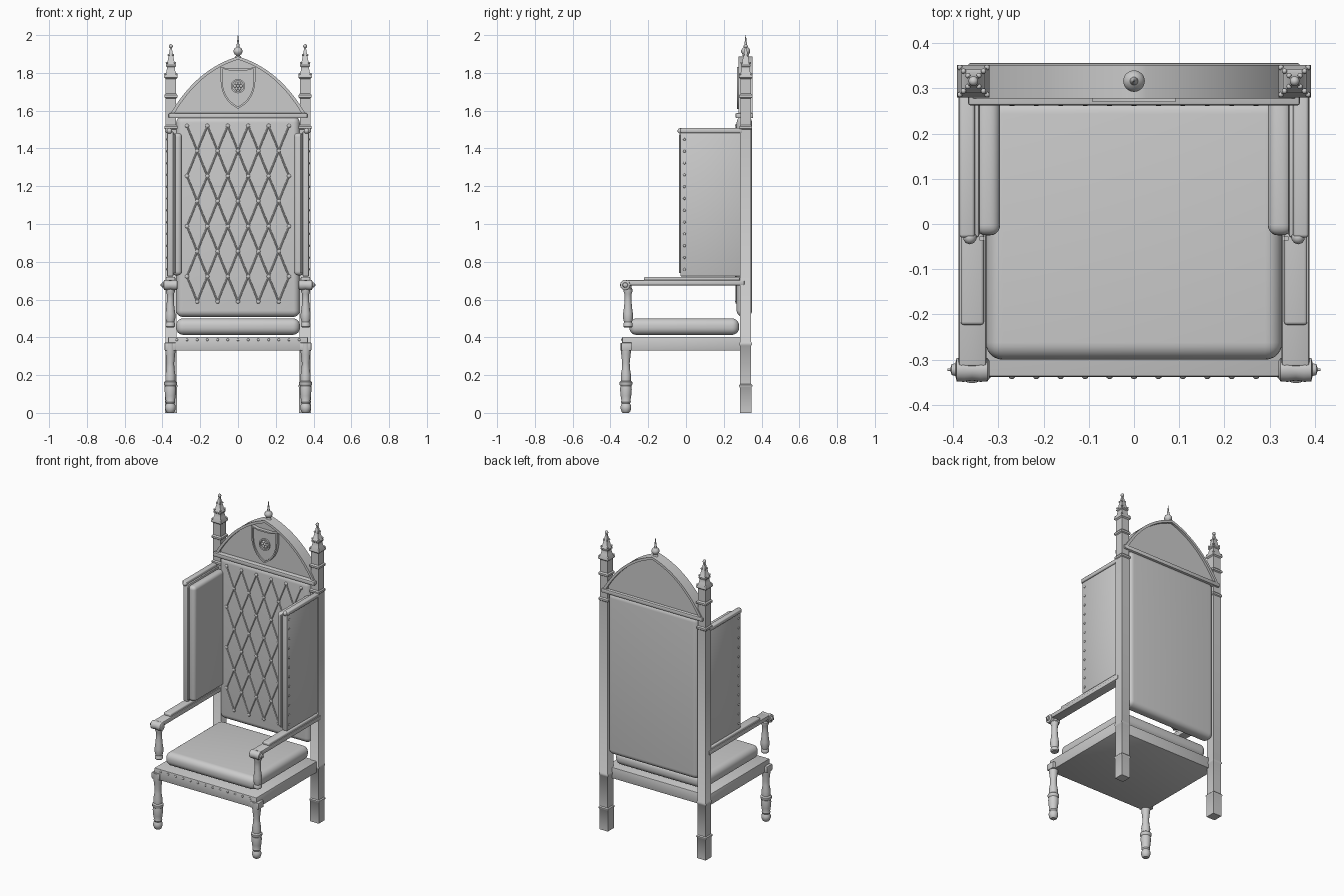
import bpy, bmesh, math
from mathutils import Vector, Matrix

if "Cube" in bpy.data.objects:
    bpy.data.objects.remove(bpy.data.objects["Cube"])

grey = bpy.data.materials.new("stone_grey")
grey.diffuse_color = (0.6, 0.6, 0.6, 1)
grey.use_nodes = True
grey.node_tree.nodes["Principled BSDF"].inputs["Base Color"].default_value = grey.diffuse_color


def finish(name, bm):
    bmesh.ops.recalc_face_normals(bm, faces=bm.faces[:])
    me = bpy.data.meshes.new(name)
    bm.to_mesh(me)
    bm.free()
    me.materials.append(grey)
    ob = bpy.data.objects.new(name, me)
    bpy.context.collection.objects.link(ob)
    return ob


def box(name, x, y, z, bevel=0.004, segs=2):
    bm = bmesh.new()
    size = [abs(a[1] - a[0]) for a in (x, y, z)]
    mid = [(a[0] + a[1]) / 2 for a in (x, y, z)]
    bmesh.ops.create_cube(bm, size=1, matrix=Matrix.Translation(mid) @ Matrix.Diagonal((*size, 1)))
    if bevel:
        bmesh.ops.bevel(bm, geom=bm.edges[:], offset=bevel, segments=segs, profile=0.5, affect='EDGES')
    return finish(name, bm)


def lathe(name, profile, loc, sides=20, axis='Z'):
    """Turned part from (radius, height); four sides gives a square section by half width."""
    bm = bmesh.new()
    k, off = (math.sqrt(2), math.pi / 4) if sides == 4 else (1, 0)
    rings = []
    for r, h in profile:
        rings.append([bm.verts.new((k * r * math.cos(off + math.tau * i / sides),
                                    k * r * math.sin(off + math.tau * i / sides), h))
                      for i in range(sides)])
    for a, b in zip(rings, rings[1:]):
        for i in range(sides):
            j = (i + 1) % sides
            bm.faces.new((a[i], a[j], b[j], b[i]))
    bm.faces.new(rings[0][::-1])
    bm.faces.new(rings[-1])
    if axis == 'X':
        bm.transform(Matrix.Rotation(math.pi / 2, 4, 'Y'))
    bm.transform(Matrix.Translation(loc))
    return finish(name, bm)


def balls(name, points, r, squash=(1, 1, 1)):
    bm = bmesh.new()
    for p in points:
        bmesh.ops.create_uvsphere(bm, u_segments=10, v_segments=6, radius=r,
                                  matrix=Matrix.Translation(p) @ Matrix.Diagonal((*squash, 1)))
    return finish(name, bm)


def rods(name, pairs, r):
    bm = bmesh.new()
    for a, b in pairs:
        a, b = Vector(a), Vector(b)
        m = Matrix.Translation((a + b) / 2) @ (b - a).to_track_quat('Z', 'Y').to_matrix().to_4x4()
        bmesh.ops.create_cone(bm, cap_ends=True, segments=8, radius1=r, radius2=r,
                              depth=(b - a).length, matrix=m)
    return finish(name, bm)


def prism(name, outline, y0, y1):
    bm = bmesh.new()
    f = bm.faces.new([bm.verts.new((x, y0, z)) for x, z in outline])
    ext = bmesh.ops.extrude_face_region(bm, geom=[f])
    bmesh.ops.translate(bm, vec=(0, y1 - y0, 0),
                        verts=[v for v in ext['geom'] if isinstance(v, bmesh.types.BMVert)])
    return finish(name, bm)


def band(name, outer, inner, y0, y1, closed=False):
    """Flat moulding between two matching outlines."""
    bm = bmesh.new()
    loops = [[bm.verts.new((p[0], y, p[1])) for p, y in ((o, y0), (o, y1), (i, y1), (i, y0))]
             for o, i in zip(outer, inner)]
    for a, b in zip(loops, loops[1:] + (loops[:1] if closed else [])):
        for k in range(4):
            bm.faces.new((a[k], a[(k + 1) % 4], b[(k + 1) % 4], b[k]))
    if not closed:
        bm.faces.new(loops[0])
        bm.faces.new(loops[-1][::-1])
    return finish(name, bm)


def bezier(a, c, b, n):
    return [tuple((1 - t) ** 2 * p + 2 * t * (1 - t) * q + t * t * r for p, q, r in zip(a, c, b))
            for t in (i / n for i in range(n + 1))]


def scaled(outline, cz, k):
    return [(x * k, cz + (z - cz) * k) for x, z in outline]


# Seat
box("seat_frame", (-.37, .37), (-.338, .30), (.33, .403), .005)
box("seat_cushion", (-.328, .328), (-.30, .281), (.413, .50), .038, 6)
balls("seat_nails", [(-.324 + .054 * i, -.338, .387) for i in range(13)], .007, (1, .7, 1))

# Upholstered back with diamond tufting
box("back_pad", (-.327, .327), (.268, .35), (.508, 1.57), .034, 6)
rows = []
for r in range(8):
    n = 6 - r % 2
    rows.append([(-.054 * (n - 1) + .108 * i, .267, 1.52 - .133 * r) for i in range(n)])
balls("back_buttons", [p for row in rows for p in row], .011, (1, .6, 1))
cords = [(p, q) for a, b in zip(rows, rows[1:]) for p in a for q in b if abs(p[0] - q[0]) < .06]
rods("back_cords", cords, .0045)

# Pointed pediment
right = bezier((.36, 1.58), (.22, 1.8215), (0, 1.887), 16)
arch = right + [(-x, z) for x, z in right[-2::-1]]
prism("pediment_panel", scaled(arch, 1.58, .97), .293, .337)
band("pediment_arch", arch, scaled(arch, 1.58, .945), .277, .352)
box("pediment_rail", (-.367, .367), (.262, .356), (1.56, 1.587), .006)
lathe("top_finial", [(.02, 1.875), (.014, 1.888), (.01, 1.893), (.018, 1.899), (.024, 1.91),
                     (.024, 1.919), (.018, 1.93), (.009, 1.937), (.007, 1.95), (.001, 2.0)],
      (0, .316, 0), 16)

# Shield on the pediment
side = [(.05, 1.822), (.092, 1.832)] + bezier((.092, 1.76), (.088, 1.655), (0, 1.61), 8)
shield = side + [(-x, z) for x, z in side[-2::-1]]
prism("shield", shield, .28, .30)
band("shield_rim", shield, scaled(shield, 1.73, .9), .27, .29, True)
a = [(.038 * math.cos(math.tau * i / 24), 1.73 + .038 * math.sin(math.tau * i / 24)) for i in range(24)]
band("shield_ring", a, scaled(a, 1.73, .76), .27, .285, True)
balls("shield_rosette", [(0, .279, 1.73)] +
      [(.016 * math.cos(i * math.tau / 6), .279, 1.73 + .016 * math.sin(i * math.tau / 6))
       for i in range(6)], .009, (1, .8, 1))

# Turned profiles
leg = [(.016, 0), (.022, .005), (.028, .022), (.028, .036), (.022, .05), (.026, .058), (.024, .066),
       (.028, .09), (.031, .125), (.029, .143), (.034, .15), (.034, .163), (.026, .17), (.027, .2),
       (.021, .235), (.02, .265), (.025, .31), (.028, .335), (.028, .37)]
spindle = [(.02, .453), (.025, .458), (.025, .472), (.021, .48), (.026, .5), (.026, .525), (.021, .56),
           (.018, .6), (.019, .63), (.024, .643), (.024, .655), (.018, .662), (.018, .69)]
post = [(.031, 0), (.031, .135), (.035, .14), (.035, .147), (.029, .153), (.029, .355), (.033, .36),
        (.033, .37), (.029, .375), (.029, 1.50), (.034, 1.505), (.034, 1.517), (.028, 1.524),
        (.028, 1.665), (.035, 1.67), (.035, 1.682), (.028, 1.69), (.028, 1.768), (.036, 1.775),
        (.036, 1.785), (.023, 1.808), (.021, 1.83), (.026, 1.835), (.026, 1.843), (.02, 1.85),
        (.004, 1.935)]

for s, tag in ((-1, "left"), (1, "right")):
    px, py = s * .355, .316
    # Back post and pinnacle
    lathe("back_post_" + tag, post, (px, py, 0), 4)
    knobs = [(px + i * d, py + j * d, z) for d, z in ((.03, 1.793), (.022, 1.853), (.012, 1.895))
             for i in (-1, 1) for j in (-1, 1)]
    balls("pinnacle_knobs_" + tag, knobs, .006)
    balls("pinnacle_ball_" + tag, [(px, py, 1.941)], .011)

    # Front leg, arm spindle, arm
    lathe("front_leg_" + tag, leg, (s * .358, -.318, 0))
    box("leg_block_" + tag, (s * .328, s * .388), (-.342, -.285), (.33, .372), .004)
    lathe("arm_spindle_" + tag, spindle, (s * .358, -.307, 0))
    box("arm_" + tag, (s * .326, s * .388), (-.315, .31), (.675, .703), .006)
    box("arm_pad_" + tag, (s * .332, s * .383), (-.223, .285), (.698, .72), .007, 3)
    lathe("arm_scroll_" + tag, [(.02, s * .32), (.026, s * .324), (.027, s * .34), (.024, s * .358),
          (.027, s * .376), (.026, s * .392), (.014, s * .395), (.012, s * .403), (.003, s * .406),
          (.003, s * .412)], (0, -.322, .677), 20, 'X')

    # Side wing
    box("wing_panel_" + tag, (s * .342, s * .376), (-.03, .30), (.722, 1.49), .006)
    box("wing_pad_" + tag, (s * .296, s * .35), (-.025, .29), (.728, 1.482), .022, 5)
    box("wing_rail_" + tag, (s * .352, s * .386), (-.03, .30), (1.482, 1.508), .007, 3)
    balls("wing_knob_" + tag, [(s * .363, -.03, 1.493)], .015)
    rods("wing_piping_" + tag, [((s * .337, -.032, .74), (s * .337, -.032, 1.475))], .006)
    balls("wing_nails_" + tag, [(s * .376, -.008, .76 + .0625 * i) for i in range(12)],
          .007, (.7, 1, 1))

# Smooth curved parts, keep edges crisp
bpy.ops.object.select_all(action='SELECT')
bpy.context.view_layer.objects.active = bpy.context.selected_objects[0]
bpy.ops.object.shade_smooth_by_angle(angle=math.radians(40))
